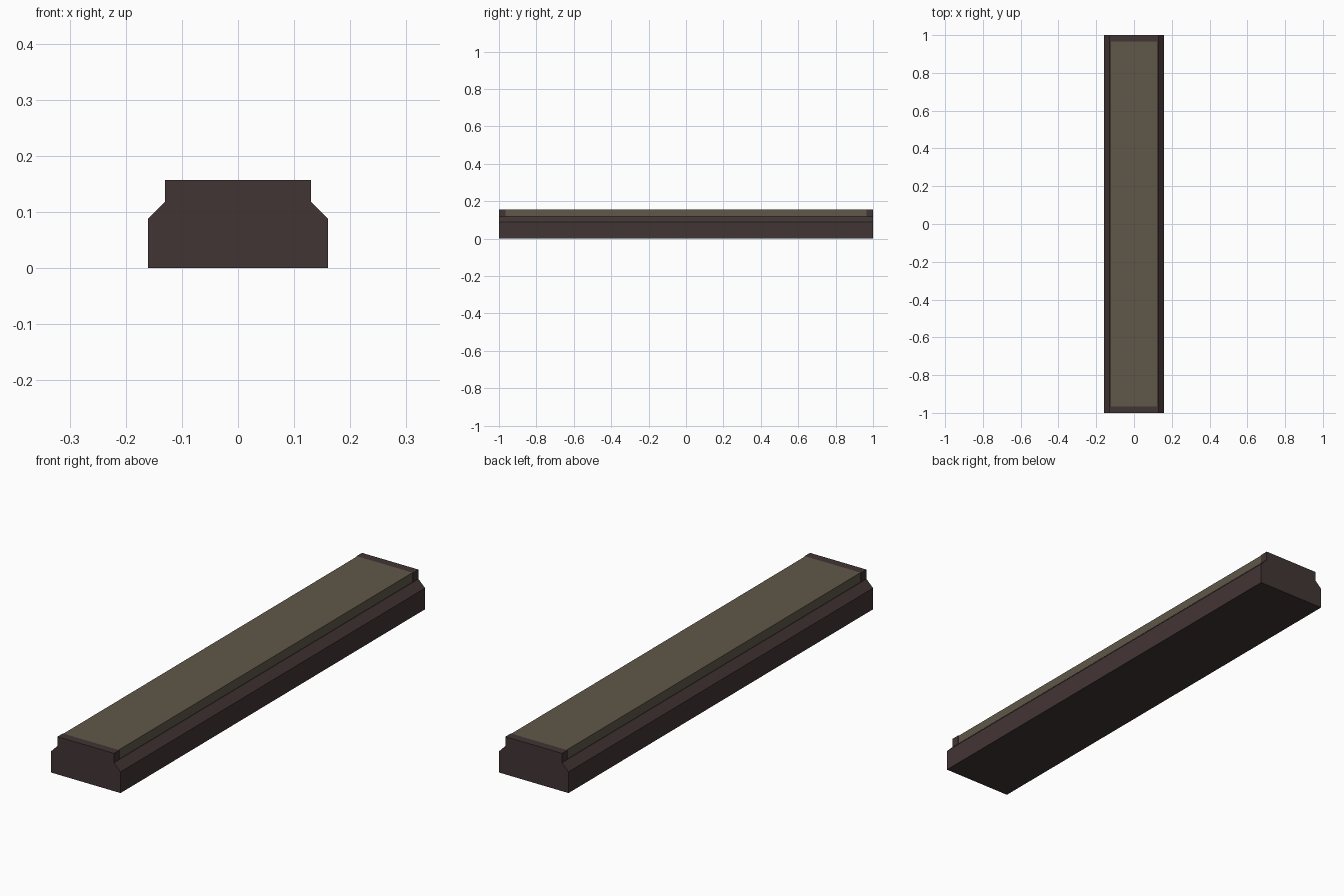
import bpy, bmesh

if "Cube" in bpy.data.objects:
    bpy.data.objects.remove(bpy.data.objects["Cube"])

def mat(name, c):
    m = bpy.data.materials.new(name)
    m.diffuse_color = (*c, 1)
    m.use_nodes = True
    m.node_tree.nodes["Principled BSDF"].inputs["Base Color"].default_value = m.diffuse_color
    return m

dark = mat("dark_brown", (0.055, 0.035, 0.035))
olive = mat("olive_panel", (0.115, 0.095, 0.067))

def extrude(name, profile, y0, y1, material):
    """Extrude an (x, z) profile along y."""
    bm = bmesh.new()
    f = bm.faces.new([bm.verts.new((x, y0, z)) for x, z in profile])
    r = bmesh.ops.extrude_face_region(bm, geom=[f])
    for v in r["geom"]:
        if isinstance(v, bmesh.types.BMVert):
            v.co.y = y1
    bmesh.ops.recalc_face_normals(bm, faces=bm.faces)
    me = bpy.data.meshes.new(name)
    bm.to_mesh(me)
    bm.free()
    me.materials.append(material)
    ob = bpy.data.objects.new(name, me)
    bpy.context.collection.objects.link(ob)
    return ob

def mirrored(half):
    return half + [(-x, z) for x, z in reversed(half)]

# chamfered plinth
extrude("base_rail", mirrored([(0.16, 0), (0.16, 0.088), (0.13, 0.118)]), -1, 1, dark)
# raised end blocks
cap = mirrored([(0.13, 0.118), (0.13, 0.157)])
extrude("front_end_cap", cap, -1, -0.965, dark)
extrude("back_end_cap", cap, 0.965, 1, dark)
# long top panel, slightly inset at the sides
panel = mirrored([(0.127, 0.118), (0.127, 0.157)])
extrude("top_panel", panel, -0.965, 0.965, olive)
